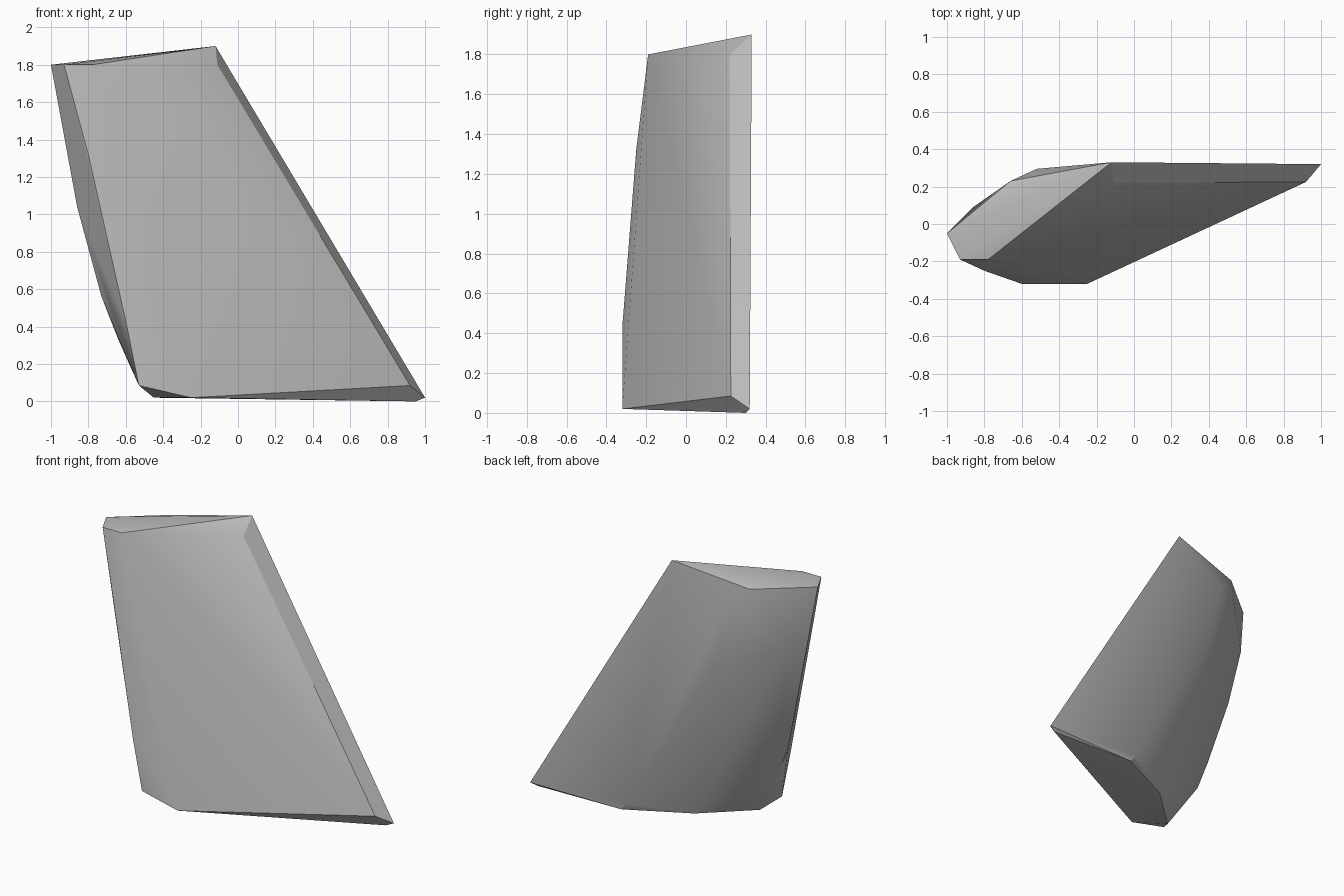
import bpy
import bmesh
import math

# Remove the default object if the scene has it
default_object = bpy.data.objects.get("Cube")
if default_object:
    bpy.data.objects.remove(default_object, do_unlink=True)


def make_material(name, colour):
    material = bpy.data.materials.new(name)
    material.use_nodes = True
    material.diffuse_color = colour
    shader = material.node_tree.nodes["Principled BSDF"]
    shader.inputs["Base Color"].default_value = colour
    shader.inputs["Roughness"].default_value = 0.8
    return material


def make_convex_rock(name, corner_groups, material, sharp_angle):
    """Wrap one tight convex skin around all the corner points."""
    bm = bmesh.new()
    for corners in corner_groups:
        for corner in corners:
            bm.verts.new(corner)
    hull = bmesh.ops.convex_hull(bm, input=bm.verts[:])
    leftovers = set(hull["geom_interior"]) | set(hull["geom_unused"])
    loose = [v for v in leftovers if isinstance(v, bmesh.types.BMVert)]
    bmesh.ops.delete(bm, geom=loose, context="VERTS")
    bmesh.ops.recalc_face_normals(bm, faces=bm.faces[:])

    mesh = bpy.data.meshes.new(name)
    bm.to_mesh(mesh)
    bm.free()
    mesh.materials.append(material)
    rock = bpy.data.objects.new(name, mesh)
    bpy.context.collection.objects.link(rock)

    # Smooth the broad faces, keep the chipped edges crisp
    bpy.ops.object.select_all(action="DESELECT")
    rock.select_set(True)
    bpy.context.view_layer.objects.active = rock
    bpy.ops.object.shade_smooth_by_angle(angle=sharp_angle)
    return rock


# Sloping top: peak, chamfer under the peak, then the lower rim
top_rim = [(-.12, .33, 1.9), (-.11, .22, 1.8), (-.78, -.19, 1.8),
           (-.93, -.19, 1.8), (-1, -.05, 1.8), (-.66, .23, 1.8)]

# Narrow side that curves inward towards the foot
front_corner_edge = [(-.8, -.25, 1.32), (-.6, -.32, .43), (-.53, -.32, .085)]
side_edge = [(-.86, -.04, 1.04), (-.73, -.1, .56), (-.64, -.1, .33)]

# Soft ridge on the back
back_ridge = [(-.86, .09, 1.38), (-.52, .295, 1.67), (-.42, .28, 1.2),
              (.24, .315, .07)]

# Foot outline, with the long pointed toe
foot = [(-.25, -.32, .02), (-.45, -.185, .02), (-.14, .1, .02),
        (.29, .31, .015)]
toe = [(1, .32, .02), (.92, .225, .085), (.95, .3, 0)]

stone_grey = make_material("stone grey", (.5, .5, .5, 1))
make_convex_rock("leaning_rock",
                 [top_rim, front_corner_edge, side_edge, back_ridge, foot, toe],
                 stone_grey, math.radians(30))
